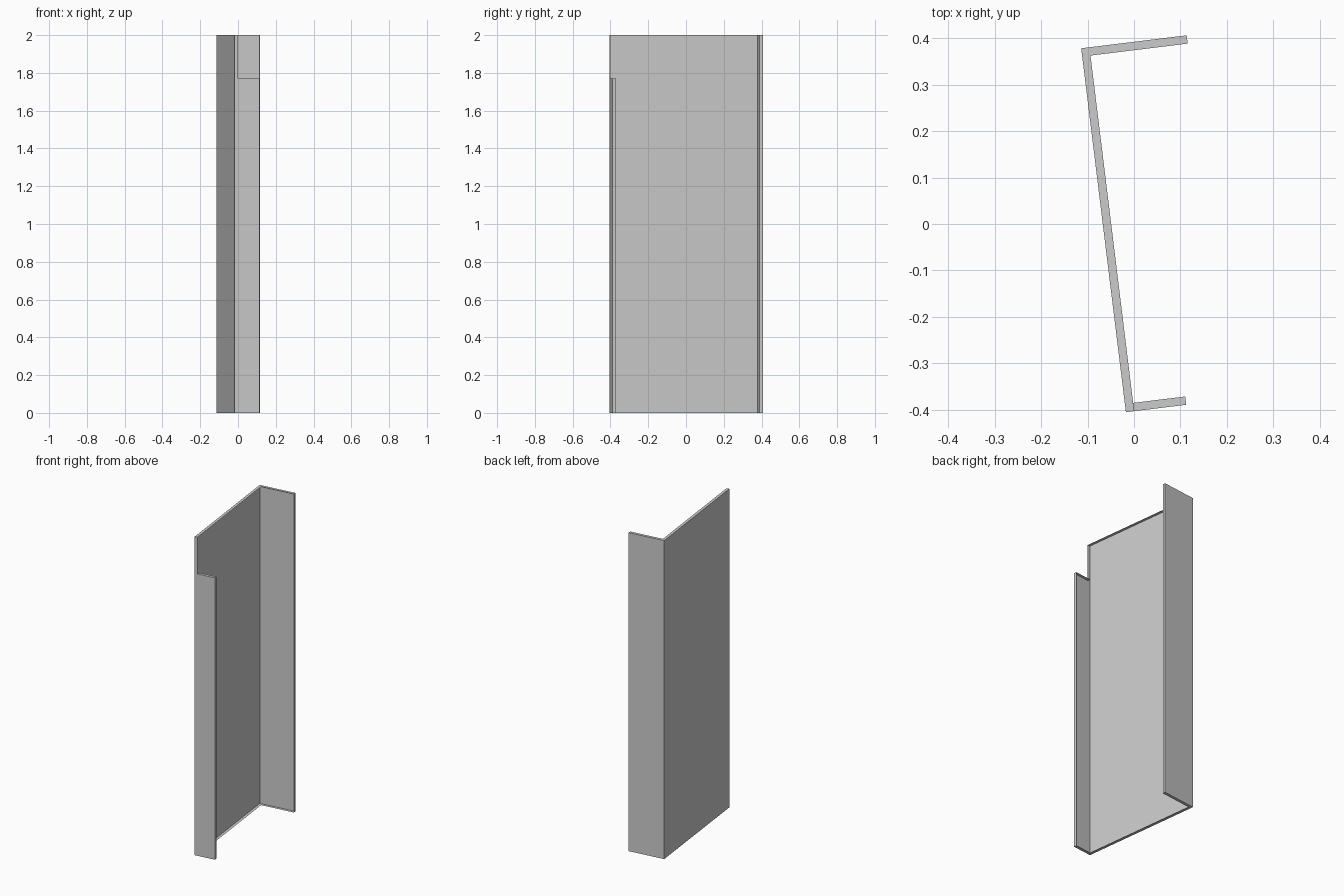
import bpy, bmesh, math
from mathutils import Matrix

if "Cube" in bpy.data.objects:
    bpy.data.objects.remove(bpy.data.objects["Cube"])

T = 0.018           # rim depth
H, NOTCH = 2.0, 1.77
WEB, BACK, FRONT = 0.79, 0.229, 0.131
# plan is drawn square, then turned about the front corner
PLACE = Matrix.Translation((-0.0175, -0.4055, 0)) @ Matrix.Rotation(math.radians(7.0), 4, 'Z')


def part(name, faces):
    bm = bmesh.new()
    for f in faces:
        bm.faces.new([bm.verts.new(p) for p in f])
    bmesh.ops.remove_doubles(bm, verts=bm.verts, dist=1e-5)
    bm.transform(PLACE)
    me = bpy.data.meshes.new(name)
    bm.to_mesh(me)
    bm.free()
    bpy.context.collection.objects.link(bpy.data.objects.new(name, me))


def wall(a, b, z0, z1):
    return [(*a, z0), (*b, z0), (*b, z1), (*a, z1)]


def cap(plan, z, up):
    pts = [(*p, z) for p in plan]
    return pts if up else pts[::-1]


# tall main panel: outer skin with a turned-in rim
web = [(0, 0), (T, 0), (T, WEB - T), (0, WEB)]
part("main_panel", [
    wall((0, WEB), (0, 0), 0, H),
    wall((0, 0), (T, 0), NOTCH, H),
    cap(web, H, True), cap(web, 0, False)])

# full-height back flange
back = [(0, WEB), (T, WEB - T), (BACK, WEB - T), (BACK, WEB)]
part("back_flange", [
    wall((BACK, WEB), (0, WEB), 0, H),
    wall((BACK, WEB - T), (BACK, WEB), 0, H),
    cap(back, H, True), cap(back, 0, False)])

# shorter front flange
front = [(T, 0), (FRONT, 0), (FRONT, T), (T, T)]
part("front_flange", [
    wall((0, 0), (FRONT, 0), 0, NOTCH),
    wall((FRONT, 0), (FRONT, T), 0, NOTCH),
    cap(front, NOTCH, True), cap(front, 0, False)])
